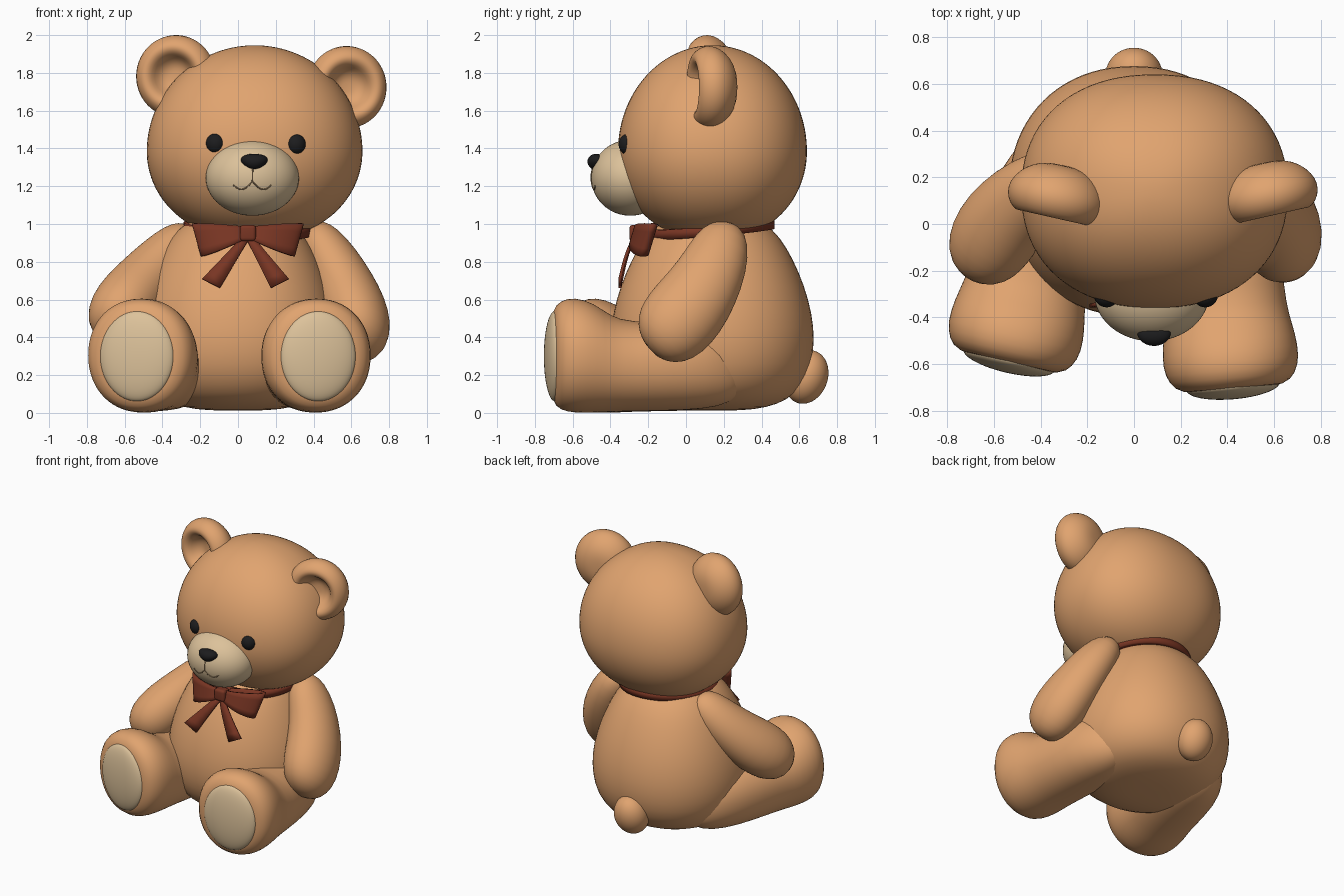
import bpy
import bmesh
from math import pi, sin, cos, sqrt, radians, copysign
from mathutils import Vector, Matrix, Euler

cube = bpy.data.objects.get("Cube")
if cube:
    bpy.data.objects.remove(cube, do_unlink=True)


def material(name, rgb, rough=0.8):
    m = bpy.data.materials.new(name)
    m.use_nodes = True
    m.diffuse_color = (*rgb, 1)
    bsdf = m.node_tree.nodes["Principled BSDF"]
    bsdf.inputs["Base Color"].default_value = (*rgb, 1)
    bsdf.inputs["Roughness"].default_value = rough
    return m


FUR = material("honey_brown_fur", (0.75, 0.37, 0.16))
TAN = material("pale_tan", (0.72, 0.54, 0.325))
RED = material("russet_ribbon", (0.19, 0.036, 0.017))
BLACK = material("black", (0.012, 0.012, 0.013), 0.4)
LINE = material("mouth_brown", (0.32, 0.21, 0.11))


def finish(name, bm, mat, subsurf=0):
    bmesh.ops.recalc_face_normals(bm, faces=bm.faces)
    for f in bm.faces:
        f.smooth = True
    me = bpy.data.meshes.new(name)
    bm.to_mesh(me)
    bm.free()
    me.materials.append(mat)
    ob = bpy.data.objects.new(name, me)
    bpy.context.collection.objects.link(ob)
    if subsurf:
        mod = ob.modifiers.new("smooth", 'SUBSURF')
        mod.levels = mod.render_levels = subsurf
    return ob


def blob(name, centre, radii, mat, rot=(0, 0, 0), taper=0.0):
    """Ellipsoid, optionally wider towards its top."""
    bm = bmesh.new()
    bmesh.ops.create_uvsphere(bm, u_segments=48, v_segments=32, radius=1)
    for v in bm.verts:
        v.co.x *= 1 + taper * v.co.z
    bm.transform(Matrix.LocRotScale(Vector(centre), Euler(rot), Vector(radii)))
    return finish(name, bm, mat)


def loft(name, rings, mat, power=2.0, segs=40):
    """Skin over rings given as (centre, u, v); power above 2 makes them squarer."""
    def bend(t):
        return copysign(abs(t) ** (2 / power), t)
    bm = bmesh.new()
    angles = [2 * pi * i / segs for i in range(segs)]
    loops = [[bm.verts.new(c + u * bend(cos(a)) + v * bend(sin(a))) for a in angles]
             for c, u, v in rings]
    for a, b in zip(loops, loops[1:]):
        for i in range(segs):
            j = (i + 1) % segs
            bm.faces.new((a[i], a[j], b[j], b[i]))
    bm.faces.new(loops[0])
    bm.faces.new(loops[-1])
    return finish(name, bm, mat, 1)


def ribbon(name, path, mat, subsurf):
    """Thin band along (centre, half width vector) pairs."""
    bm = bmesh.new()
    pairs = [(bm.verts.new(c - w), bm.verts.new(c + w)) for c, w in path]
    for a, b in zip(pairs, pairs[1:]):
        bm.faces.new((a[0], a[1], b[1], b[0]))
    ob = finish(name, bm, mat, subsurf)
    mod = ob.modifiers.new("thickness", 'SOLIDIFY')
    mod.thickness = 0.016
    mod.offset = 0


X, Y, Z = Vector((1, 0, 0)), Vector((0, 1, 0)), Vector((0, 0, 1))

# Torso: pear shape, (height, radius)
profile = [(0.012, 0.08), (0.016, 0.22), (0.045, 0.35), (0.10, 0.44), (0.2, 0.51), (0.32, 0.538),
           (0.45, 0.54), (0.6, 0.512), (0.75, 0.458), (0.88, 0.392), (0.97, 0.325), (1.06, 0.2)]
loft("torso", [(Vector((0, 0.14, z)), X * r, Y * r) for z, r in profile], FUR, 2.15)

# Head: egg with low, full cheeks
rings = []
for deg in range(-87, 88, 6):
    s, c = sin(radians(deg)), cos(radians(deg))
    z = 1.385 + (0.562 if s > 0 else 0.47) * s
    r = c if s > 0 else c ** 0.9
    rings.append((Vector((0.088, 0.14, z)), X * 0.574 * r, Y * 0.503 * r))
loft("head", rings, FUR, 2.22)

# Face
MC, MR = Vector((0.076, -0.295, 1.245)), Vector((0.247, 0.207, 0.201))
blob("muzzle", MC, MR, TAN)
blob("nose", (0.086, -0.472, 1.328), (0.068, 0.05, 0.043), BLACK, (radians(-12), 0, 0), 0.3)
for side, x, z in (("right", -0.12, 1.427), ("left", 0.308, 1.422)):
    blob(side + "_eye", (x, -0.31, z), (0.051, 0.046, 0.054), BLACK,
         (0, 0, radians(20 if x > 0 else -20)))


def mouth_line(name, points):
    cu = bpy.data.curves.new(name, 'CURVE')
    cu.dimensions = '3D'
    cu.bevel_depth = 0.0035
    sp = cu.splines.new('POLY')
    sp.points.add(len(points) - 1)
    for p, (x, z) in zip(sp.points, points):
        d = 1 - ((x - MC.x) / MR.x) ** 2 - ((z - MC.z) / MR.z) ** 2
        p.co = (x, MC.y - MR.y * sqrt(d), z, 1)
    cu.materials.append(LINE)
    bpy.context.collection.objects.link(bpy.data.objects.new(name, cu))


steps = [i / 12 for i in range(-12, 13)]
mouth_line("mouth_smile", [(0.076 + 0.1 * u, 1.225 - 0.042 * sin(pi * 0.85 * abs(u))) for u in steps])
mouth_line("mouth_crease", [(0.078, 1.3), (0.077, 1.265), (0.076, 1.225)])

# Ears: thick rounded discs with a scooped front, (depth towards front, radius)
ear_profile = [(-0.118, 0.03), (-0.112, 0.1), (-0.08, 0.16), (-0.03, 0.203), (0.02, 0.219),
               (0.07, 0.208), (0.108, 0.175), (0.115, 0.145), (0.095, 0.115), (0.05, 0.095),
               (0.02, 0.06), (0.015, 0.02)]
for side, s, c in (("right", -1, (-0.323, 0.135, 1.782)), ("left", 1, (0.57, 0.145, 1.724))):
    n = Vector((s * 0.22, -0.975, 0))
    u = Z.cross(n)
    loft(side + "_ear", [(Vector(c) + n * h, u * r, Z * r * 1.02) for h, r in ear_profile], FUR)

# Arms: tapered sausages bent along a quadratic path, (position, radius)
arm_profile = [(0, 0.035), (0.03, 0.08), (0.12, 0.12), (0.3, 0.145), (0.5, 0.163), (0.68, 0.178),
               (0.82, 0.174), (0.92, 0.145), (0.98, 0.09), (1, 0.03)]
arms = {
    "left_arm": ((0.37, 0.2, 0.99), (0.615, 0.18, 0.67), (0.66, -0.19, 0.335), 1.2),
    "right_arm": ((-0.24, 0.21, 0.97), (-0.51, 0.18, 0.7), (-0.69, -0.215, 0.44), 1.1),
}
for name, (*pts, depth) in arms.items():
    a, m, b = map(Vector, pts)
    rings = []
    for t, r in arm_profile:
        c = a * (1 - t) ** 2 + m * 2 * t * (1 - t) + b * t * t
        d = ((m - a) * (1 - t) + (b - m) * t).normalized()
        u = d.cross(Y).normalized()
        rings.append((c, u * r, d.cross(u) * r * depth))
    loft(name, rings, FUR)

# Legs: (distance from hip, half width, bottom, top), with sole pads
leg_profile = [(-0.22, 0.06, 0.14, 0.29), (-0.18, 0.12, 0.08, 0.36), (-0.08, 0.19, 0.03, 0.45),
               (0.1, 0.25, 0.012, 0.478), (0.4, 0.255, 0.008, 0.48), (0.5, 0.264, 0.005, 0.515),
               (0.59, 0.286, 0, 0.585), (0.69, 0.295, 0, 0.613), (0.76, 0.272, 0.012, 0.597),
               (0.805, 0.225, 0.055, 0.55), (0.81, 0.1, 0.18, 0.42)]
for side, hip, yaw in (("left", (0.355, 0.095, 0), 5), ("right", (-0.356, 0.19, 0), -13)):
    hip = Vector(hip)
    f = Vector((sin(radians(yaw)), -cos(radians(yaw)), 0))
    u = f.cross(Z)
    loft(side + "_leg", [(hip + f * d + Z * (lo + hi) / 2, u * w, Z * (hi - lo) / 2)
                         for d, w, lo, hi in leg_profile], FUR, 2.12)
    blob(side + "_sole_pad", hip + f * 0.793 + Z * 0.3, (0.2, 0.055, 0.238), TAN,
         (0, 0, radians(yaw)))

# Tail
blob("tail", (0, 0.637, 0.19), (0.122, 0.113, 0.145), FUR, (radians(-20), 0, 0))

# Collar ribbon
bm = bmesh.new()
collar = [(0.3, -0.028), (0.333, -0.026), (0.337, 0.026), (0.3, 0.028)]
loops = [[bm.verts.new((r * cos(i * pi / 32), r * sin(i * pi / 32), z)) for i in range(64)]
         for r, z in collar]
for a, b in zip(loops, loops[1:] + loops[:1]):
    for i in range(64):
        j = (i + 1) % 64
        bm.faces.new((a[i], a[j], b[j], b[i]))
bm.transform(Matrix.LocRotScale(Vector((0.048, 0.135, 0.972)),
                                Euler((radians(5), radians(2), 0)), Vector((1, 1, 1))))
finish("collar_ribbon", bm, RED)

# Bow: two loops, two tails and a knot; loop path is (out, depth, half height)
loop_path = [(0, -0.255, 0.03), (0.06, -0.285, 0.045), (0.16, -0.275, 0.07), (0.25, -0.235, 0.086),
             (0.275, -0.2, 0.088), (0.24, -0.17, 0.082), (0.12, -0.2, 0.06), (0, -0.235, 0.03)]
for side, s in (("right", -1), ("left", 1)):
    ribbon(side + "_bow_loop",
           [(Vector((0.052 + s * x, y, 0.953 - 0.14 * x)), Vector((s * x * 0.09, h * 0.3, h)))
            for x, y, h in loop_path], RED, 2)
    tail = []
    for i in range(7):
        t = i / 6
        c = Vector((0.052 + s * (0.005 + 0.165 * t + (0.025 * t if s < 0 else 0)),
                    -0.25 - 0.1 * sqrt(t), 0.935 - 0.25 * t))
        tail.append((c, Vector((0.02 + 0.028 * t, 0, s * 0.024 * t))))
    ribbon(side + "_bow_tail", tail, RED, 0)

bm = bmesh.new()
bmesh.ops.create_cube(bm, size=1)
bmesh.ops.bevel(bm, geom=bm.edges[:], offset=0.22, segments=4, profile=0.5, affect='EDGES')
bm.transform(Matrix.LocRotScale(Vector((0.052, -0.265, 0.952)), None, Vector((0.085, 0.07, 0.085))))
finish("bow_knot", bm, RED)
